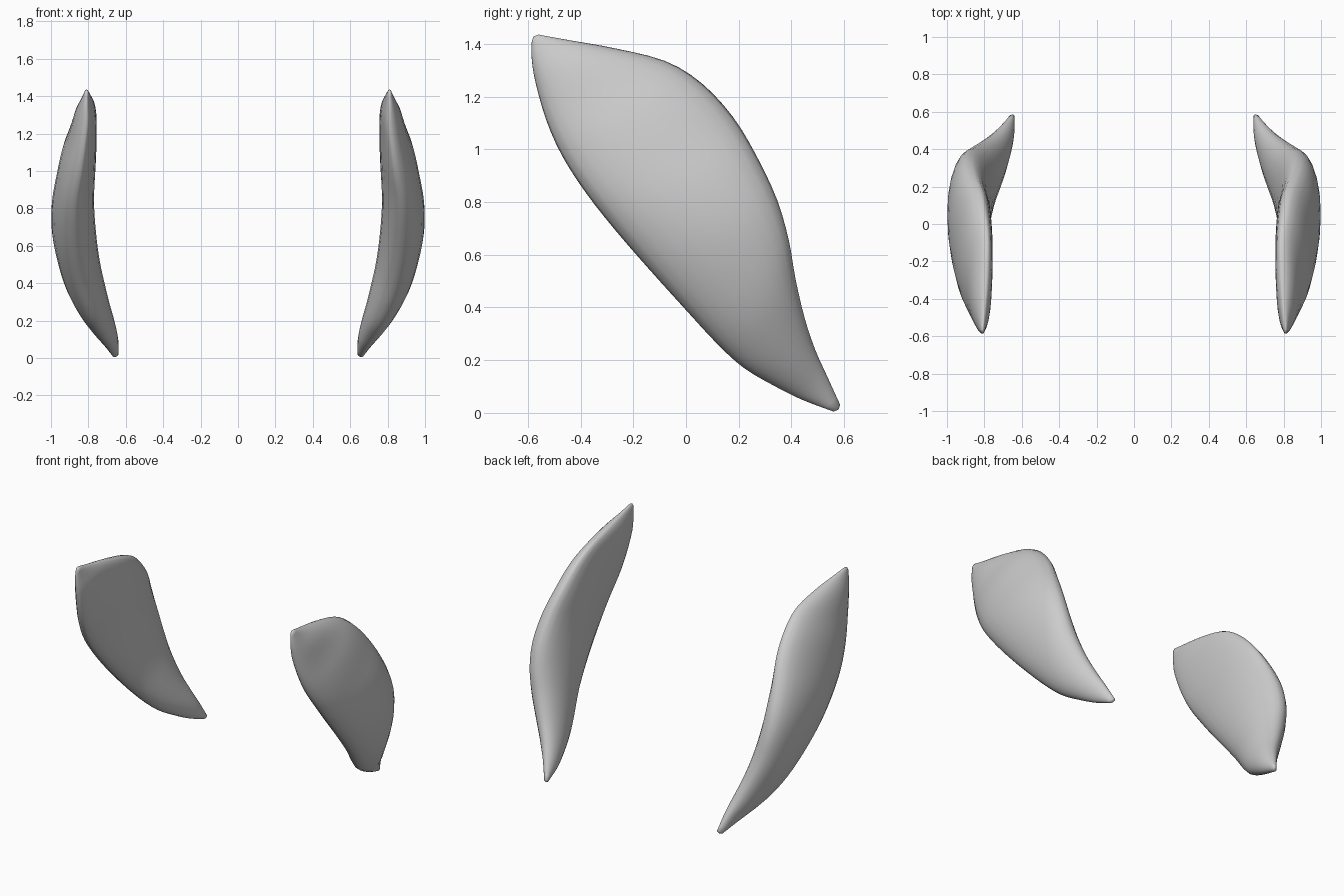
import bpy
import bmesh
import math
from mathutils import Vector

default_cube = bpy.data.objects.get("Cube")
if default_cube:
    bpy.data.objects.remove(default_cube, do_unlink=True)

# One flat grey for both shells
grey = bpy.data.materials.new("plain_grey")
grey.use_nodes = True
tone = (0.6, 0.6, 0.6, 1)
grey.diffuse_color = tone
grey.node_tree.nodes["Principled BSDF"].inputs["Base Color"].default_value = tone

# Cross-sections from the upper tip to the lower tip:
# front edge (x, y, z), back edge (x, y, z), outer x, inner x
stations = [
    (.81, -.585, 1.41, .81, -.56, 1.435, .82, .80),
    (.81, -.585, 1.34, .80, -.45, 1.415, .84, .785),
    (.81, -.57, 1.25, .79, -.28, 1.385, .87, .765),
    (.825, -.53, 1.11, .785, -.08, 1.335, .90, .76),
    (.845, -.47, .975, .80, .06, 1.25, .94, .76),
    (.87, -.38, .835, .825, .18, 1.12, .97, .765),
    (.875, -.27, .695, .86, .27, .97, .995, .77),
    (.87, -.14, .545, .88, .345, .81, .995, .76),
    (.845, 0, .39, .875, .39, .655, .965, .74),
    (.80, .12, .26, .84, .415, .51, .92, .71),
    (.76, .22, .17, .785, .45, .36, .855, .68),
    (.72, .33, .105, .73, .49, .24, .79, .655),
    (.685, .44, .05, .69, .535, .14, .725, .64),
    (.66, .56, .005, .65, .585, .03, .67, .64),
]


def interpolate(rows, steps):
    """Smooth in-between sections, passing through every given one."""
    padded = [rows[0]] + rows + [rows[-1]]
    result = []
    for i in range(len(rows) - 1):
        window = list(zip(*padded[i:i + 4]))
        for k in range(steps):
            t = k / steps
            result.append([
                b + t / 2 * (c - a + t * (2 * a - 5 * b + 4 * c - d
                                          + t * (3 * (b - c) + d - a)))
                for a, b, c, d in window])
    result.append(list(rows[-1]))
    return result


def section_ring(bm, row, segments):
    """Lens-shaped ring between the front edge and the back edge."""
    front, back = Vector(row[:3]), Vector(row[3:6])
    outer, inner = row[6:]
    middle = (front.x + back.x) / 2
    ring = []
    for k in range(segments):
        angle = math.tau * k / segments
        point = front.lerp(back, (1 - math.cos(angle)) / 2)
        bulge = outer - middle if math.sin(angle) > 0 else middle - inner
        point.x += bulge * math.sin(angle)
        ring.append(bm.verts.new(point))
    return ring


def build_shell(name, side, segments=24):
    bm = bmesh.new()
    rings = [section_ring(bm, row, segments) for row in interpolate(stations, 3)]
    for upper, lower in zip(rings, rings[1:]):
        for k in range(segments):
            n = (k + 1) % segments
            bm.faces.new((upper[k], upper[n], lower[n], lower[k]))
    # Rounded caps on the two tips
    for ring, beside in ((rings[0], rings[1]), (rings[-1], rings[-2])):
        centre = sum((v.co for v in ring), Vector()) / segments
        near = sum((v.co for v in beside), Vector()) / segments
        tip = bm.verts.new(centre + (centre - near).normalized() * 0.008)
        for k in range(segments):
            bm.faces.new((ring[k], ring[(k + 1) % segments], tip))
    # Mirror to the wanted side
    for vert in bm.verts:
        vert.co.x *= side
    bmesh.ops.recalc_face_normals(bm, faces=bm.faces)
    for face in bm.faces:
        face.smooth = True
    mesh = bpy.data.meshes.new(name)
    bm.to_mesh(mesh)
    bm.free()
    mesh.materials.append(grey)
    shell = bpy.data.objects.new(name, mesh)
    bpy.context.collection.objects.link(shell)
    return shell


build_shell("left_shell", 1)
build_shell("right_shell", -1)
